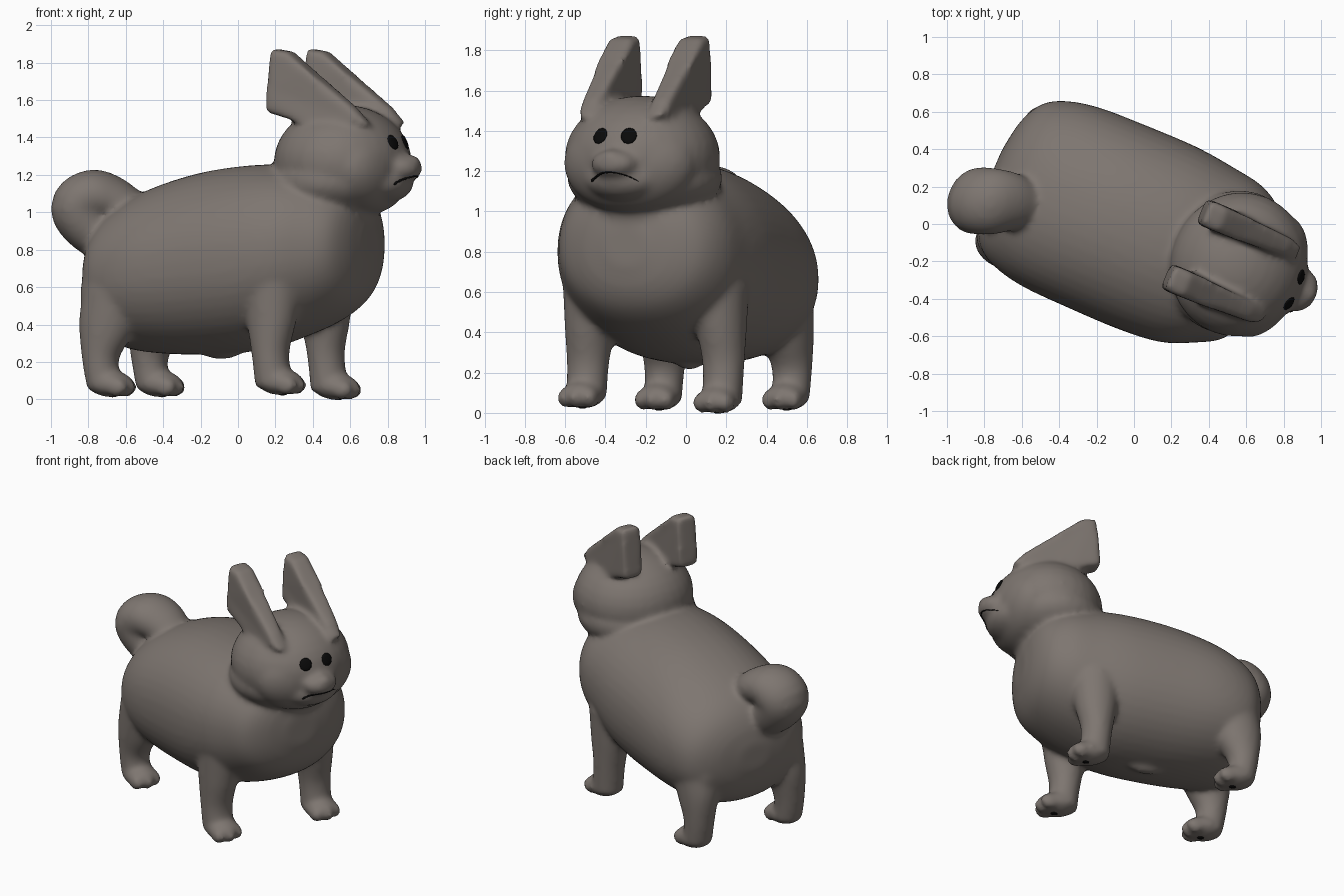
import bpy, bmesh, math
from mathutils import Vector, Matrix

cube = bpy.data.objects.get("Cube")
if cube:
    bpy.data.objects.remove(cube)

HEADING = math.radians(-23)  # the animal looks a little to one side of +x


def material(name, color):
    mat = bpy.data.materials.new(name)
    mat.use_nodes = True
    mat.diffuse_color = (*color, 1)
    bsdf = mat.node_tree.nodes["Principled BSDF"]
    bsdf.inputs["Base Color"].default_value = (*color, 1)
    bsdf.inputs["Roughness"].default_value = 0.8
    return mat


fur = material("grey_brown_fur", (0.208, 0.181, 0.163))
black = material("black", (0.003, 0.003, 0.003))


def make_object(name, bm, mat):
    bmesh.ops.recalc_face_normals(bm, faces=bm.faces)
    for face in bm.faces:
        face.smooth = True
    mesh = bpy.data.meshes.new(name)
    bm.to_mesh(mesh)
    bm.free()
    mesh.materials.append(mat)
    obj = bpy.data.objects.new(name, mesh)
    obj.rotation_euler.z = HEADING
    bpy.context.collection.objects.link(obj)
    return obj


def ball(bm, center, radii, rot=Matrix(), segments=32):
    mat = Matrix.Translation(center) @ rot @ Matrix.Diagonal((*radii, 1))
    bmesh.ops.create_uvsphere(bm, u_segments=segments, v_segments=segments // 2,
                              radius=1, matrix=mat)


def smooth_path(stations, steps=5):
    """Catmull-Rom through stations of (x, y, z, half width, half height)."""
    pts = [Vector(s) for s in stations]
    pts = [pts[0] * 2 - pts[1]] + pts + [pts[-1] * 2 - pts[-2]]
    out = []
    for a, b, c, d in zip(pts, pts[1:], pts[2:], pts[3:]):
        for i in range(steps):
            t = i / steps
            out.append(0.5 * (2 * b + (c - a) * t + (2 * a - 5 * b + 4 * c - d) * t * t
                              + (3 * b - a - 3 * c + d) * t ** 3))
    return out + [pts[-2]]


def loft(bm, stations, sides=32, power=1.0, axis=None):
    """Skin rings along a path; a fixed axis keeps all rings parallel."""
    path = smooth_path(stations)
    rings = []
    for i, p in enumerate(path):
        tangent = axis or (path[min(i + 1, len(path) - 1)].to_3d()
                           - path[max(i - 1, 0)].to_3d()).normalized()
        up = tangent.cross(Vector((0, 1, 0))).normalized()
        side = up.cross(tangent)
        ring = []
        for k in range(sides):
            a = math.tau * k / sides
            c, s = math.cos(a), math.sin(a)
            x = math.copysign(abs(c) ** power, c) * p[3]
            y = math.copysign(abs(s) ** power, s) * p[4]
            ring.append(bm.verts.new(p.to_3d() + side * x + up * y))
        rings.append(ring)
    for r0, r1 in zip(rings, rings[1:]):
        for k in range(sides):
            j = (k + 1) % sides
            bm.faces.new((r0[k], r0[j], r1[j], r1[k]))
    bm.faces.new(rings[0])
    bm.faces.new(rings[-1])


bm = bmesh.new()

# Torso, deep chest and slightly lower rump
loft(bm, [(-0.805, -0.02, 0.65, 0.11, 0.09), (-0.775, -0.02, 0.65, 0.28, 0.21),
          (-0.71, -0.02, 0.65, 0.41, 0.32), (-0.60, -0.02, 0.665, 0.48, 0.395),
          (-0.42, -0.02, 0.695, 0.52, 0.45), (-0.15, -0.02, 0.73, 0.53, 0.49),
          (0.15, -0.02, 0.76, 0.53, 0.495), (0.38, -0.02, 0.79, 0.505, 0.455),
          (0.55, 0.0, 0.81, 0.455, 0.40), (0.675, 0.0, 0.82, 0.38, 0.32),
          (0.74, 0.0, 0.83, 0.26, 0.23), (0.77, 0.0, 0.83, 0.11, 0.10)],
     sides=48, power=0.93, axis=Vector((1, 0, 0)))
ball(bm, (0.48, 0.01, 1.0), (0.30, 0.37, 0.23))
ball(bm, (-0.09, -0.02, 0.27), (0.13, 0.06, 0.055))

# Head, broad face, jowls, muzzle and chin
ball(bm, (0.60, 0.02, 1.27), (0.365, 0.39, 0.305))
ball(bm, (0.75, 0.02, 1.24), (0.205, 0.35, 0.25))
ball(bm, (0.57, 0.02, 1.165), (0.345, 0.393, 0.205))
ball(bm, (0.84, 0.02, 1.16), (0.15, 0.20, 0.11))
ball(bm, (0.95, 0.02, 1.235), (0.10, 0.12, 0.075))
ball(bm, (0.985, 0.02, 1.265), (0.065, 0.055, 0.045))

# Legs with paws and three toes each: hip x, y, ground height, front or rear
feet = [(0.36, 0.355, 0.0, True), (0.35, -0.38, 0.025, True),
        (-0.64, 0.30, 0.015, False), (-0.635, -0.385, 0.015, False)]
for x, y, ground, front in feet:
    if front:
        loft(bm, [(x, y * 0.9, 0.62, 0.16, 0.17), (x, y * 0.97, 0.42, 0.125, 0.135),
                  (x, y, 0.24, 0.105, 0.1), (x + 0.02, y, ground + 0.05, 0.1, 0.1)])
    else:
        ball(bm, (x + 0.075, y * 0.9, 0.56), (0.2, 0.145, 0.25))
        loft(bm, [(x + 0.07, y * 0.9, 0.55, 0.16, 0.18), (x + 0.025, y * 0.97, 0.38, 0.125, 0.15),
                  (x, y, 0.22, 0.1, 0.1), (x + 0.02, y, ground + 0.05, 0.095, 0.09)])
    ball(bm, (x + 0.06, y, ground + 0.067), (0.125, 0.106, 0.07))
    for offset in (-0.066, 0, 0.066):
        reach = 0.14 if offset == 0 else 0.12
        ball(bm, (x + reach, y + offset, ground + 0.05), (0.062, 0.042, 0.052), segments=16)

# Curled tail
loft(bm, [(-0.64, -0.14, 0.83, 0.13, 0.12), (-0.76, -0.19, 0.91, 0.16, 0.14),
          (-0.825, -0.215, 1.02, 0.18, 0.155), (-0.76, -0.19, 1.085, 0.18, 0.145),
          (-0.67, -0.155, 1.07, 0.165, 0.125), (-0.56, -0.125, 1.0, 0.13, 0.11)])

# Upright ears that flare backwards, thinning towards the brow
outline = [(0.275, 1.875), (0.375, 1.86), (0.51, 1.745), (0.75, 1.56),
           (0.83, 1.47), (0.60, 1.44), (0.44, 1.48), (0.245, 1.535), (0.255, 1.66)]
for side in (-1, 1):
    shift = 0.015 + 0.02 * (side + 1)
    walls = []
    for face_side in (-1, 1):
        ring = []
        for x, z in outline:
            thick = 0.074 - 0.07 * max(0, x - 0.45)
            ring.append(bm.verts.new((x + shift, 0.008 + side * 0.197 + face_side * thick, z)))
        walls.append(ring)
    inner, outer = walls
    faces = [bm.faces.new(inner), bm.faces.new(outer[::-1])]
    for i in range(len(outline)):
        j = (i + 1) % len(outline)
        bm.faces.new((inner[i], outer[i], outer[j], inner[j]))
    rims = {edge for face in faces for edge in face.edges}
    bmesh.ops.bevel(bm, geom=list(rims), offset=0.03, segments=3, affect="EDGES", profile=0.5)

# Fuse the parts into one soft skin
body = make_object("furry_body", bm, fur)
remesh = body.modifiers.new("fuse", "REMESH")
remesh.mode = "VOXEL"
remesh.voxel_size = 0.017
remesh.use_smooth_shade = True
soften = body.modifiers.new("soften", "SMOOTH")
soften.factor = 0.5
soften.iterations = 10

bpy.context.view_layer.update()
skin = body.evaluated_get(bpy.context.evaluated_depsgraph_get())


def on_face(y, z):
    """Point and normal of the skin, met from straight ahead."""
    hit, point, normal, _ = skin.ray_cast(Vector((2, y, z)), Vector((-1, 0, 0)))
    return (point, normal) if hit else (Vector((0.93, y, z)), Vector((1, 0, 0)))


# Eyes
for name, side in (("left_eye", 1), ("right_eye", -1)):
    point, normal = on_face(0.01 + side * 0.078, 1.375)
    bm = bmesh.new()
    ball(bm, point, (0.041, 0.043, 0.009),
         normal.to_track_quat("Z", "Y").to_matrix().to_4x4(), segments=12)
    make_object(name, bm, black)

# Mouth line, drooping at the corners and fading towards the left
bm = bmesh.new()
stations = []
for i in range(-6, 7):
    t = i / 6
    point, normal = on_face(0.02 + 0.125 * t, 1.195 - 0.045 * t * t)
    stations.append((point, 0.005 - 0.003 * t))
for (p, thick), (q, _) in zip(stations, stations[1:]):
    turn = (q - p).to_track_quat("Z", "Y").to_matrix().to_4x4()
    ball(bm, (p + q) / 2, (thick, thick, (q - p).length * 0.65), turn, segments=8)
make_object("mouth", bm, black)

# Small dark pads under the paws
bm = bmesh.new()
for x, y, ground, front in feet:
    ball(bm, (x + 0.07, y, ground + 0.002), (0.024, 0.02, 0.006), segments=10)
make_object("paw_pads", bm, black)
